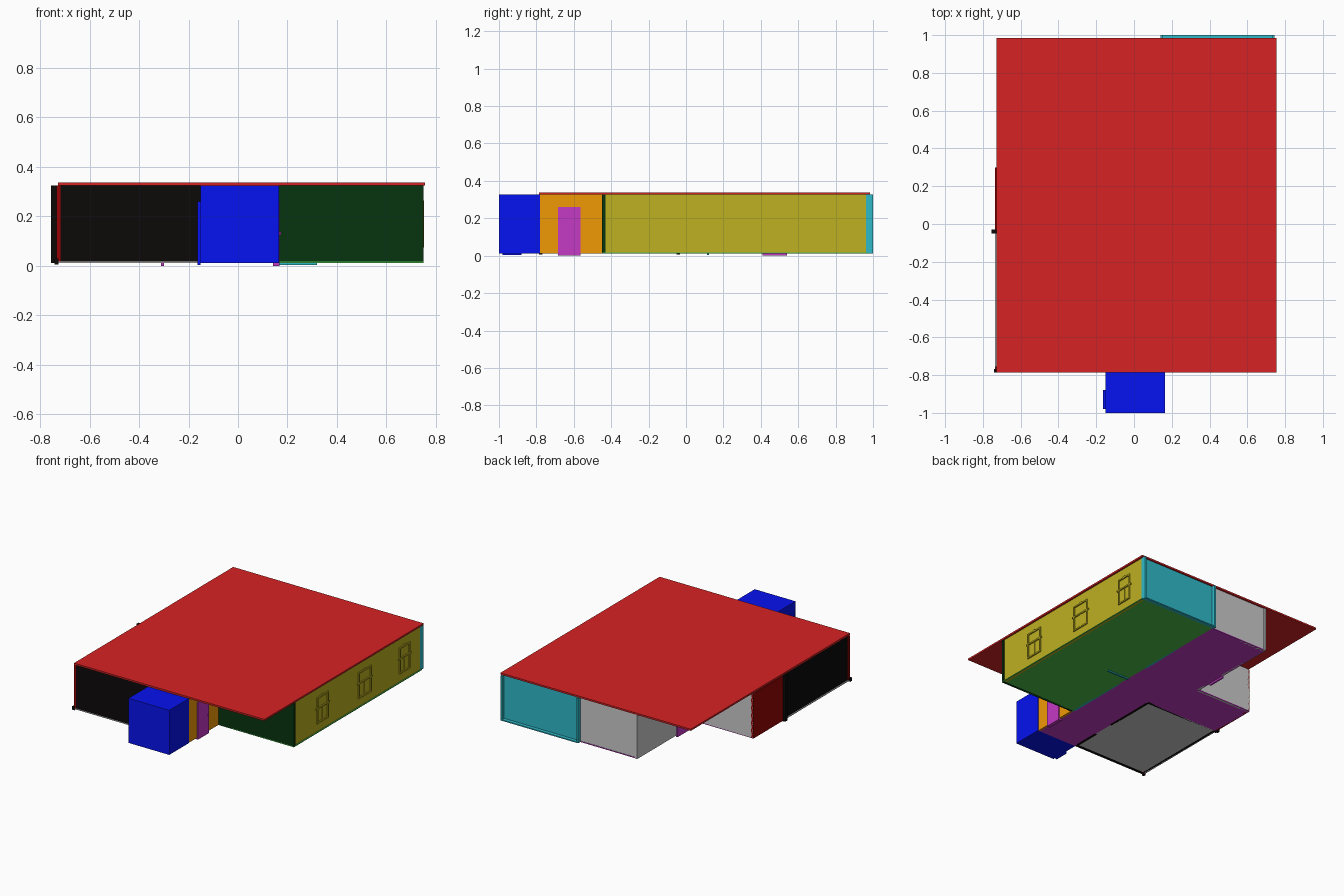
import bpy, bmesh


def mat(name, r, g, b):
    m = bpy.data.materials.new(name)
    m.diffuse_color = (*[(c / 255) ** 2.2 for c in (r, g, b)], 1)
    return m


RED = mat("red", 214, 39, 40)
DARK_RED = mat("dark_red", 150, 10, 10)
BLUE = mat("blue", 15, 25, 240)
BLACK = mat("black", 20, 18, 17)
DARK_GREEN = mat("dark_green", 16, 55, 22)
GREEN = mat("green", 75, 190, 75)
OLIVE = mat("olive", 188, 175, 38)
ORANGE = mat("orange", 240, 152, 15)
MAGENTA = mat("magenta", 195, 60, 195)
CYAN = mat("cyan", 50, 185, 200)

FLOOR, TOP = 0.012, 0.326


def boxes(name, spans, material=None):
    """One object from boxes given as (x0, x1, y0, y1, z0, z1)."""
    bm = bmesh.new()
    for x0, x1, y0, y1, z0, z1 in spans:
        for v in bmesh.ops.create_cube(bm, size=1)["verts"]:
            v.co = ((x0 + x1) / 2 + v.co.x * (x1 - x0),
                    (y0 + y1) / 2 + v.co.y * (y1 - y0),
                    (z0 + z1) / 2 + v.co.z * (z1 - z0))
    me = bpy.data.meshes.new(name)
    bm.to_mesh(me)
    bm.free()
    ob = bpy.data.objects.new(name, me)
    bpy.context.collection.objects.link(ob)
    if material:
        me.materials.append(material)
    return ob


def wall(name, x0, x1, y0, y1, material=None):
    return boxes(name, [(x0, x1, y0, y1, FLOOR, TOP)], material)


def slab(name, rects, material=None):
    return boxes(name, [(*r, FLOOR, FLOOR + 0.006) for r in rects], material)


# roof
boxes("roof", [(-0.727, 0.755, -0.785, 0.985, 0.326, 0.338)], RED)

# floors
slab("green_room_floor", [(0.15, 0.75, -0.45, 0.975)], GREEN)
slab("hall_floor", [(-0.153, 0.15, -0.78, 0.975), (-0.30, -0.153, -0.04, 0.975),
                    (-0.735, -0.30, -0.04, 0.30)], MAGENTA)
slab("dark_room_floor", [(-0.735, -0.153, -0.78, -0.04)])

# porch block with its door leaf
wall("porch", -0.152, 0.165, -1.0, -0.78, BLUE).data.vertices
boxes("porch_door", [(-0.163, -0.152, -0.98, -0.88, 0.004, 0.26)], BLUE)

# dark room walls, doorway left open on the hall side
wall("dark_front_wall", -0.717, -0.15, -0.775, -0.755, BLACK)
wall("dark_left_wall", -0.728, -0.712, -0.755, -0.04, BLACK)
wall("dark_back_wall", -0.755, -0.15, -0.05, -0.03, BLACK)
boxes("dark_hall_wall", [(-0.165, -0.145, -0.755, -0.57, FLOOR, TOP),
                         (-0.165, -0.145, -0.42, -0.05, FLOOR, TOP),
                         (-0.165, -0.145, -0.57, -0.42, 0.26, TOP)], BLACK)
wall("dark_corner_post", -0.733, -0.717, -0.778, -0.755, DARK_RED)
boxes("dark_corner_feet", [(-0.742, -0.725, y, y + 0.018, 0.006, 0.03)
                           for y in (-0.785, -0.05)], BLACK)

# alcove walls
wall("alcove_left_wall", -0.735, -0.718, -0.03, 0.30, DARK_RED)
wall("alcove_back_wall", -0.735, -0.30, 0.283, 0.30)

# hall walls
wall("hall_back_wall", -0.30, 0.14, 0.955, 0.972)
wall("hall_corner_post", -0.305, -0.288, 0.955, 0.978)
boxes("hall_left_wall", [(-0.305, -0.288, 0.54, 0.955, FLOOR, TOP),
                         (-0.305, -0.288, 0.30, 0.41, FLOOR, TOP),
                         (-0.305, -0.288, 0.41, 0.54, 0.26, TOP)])
boxes("hall_side_door", [(-0.312, -0.30, 0.41, 0.54, 0.0, 0.26)], MAGENTA)
wall("entry_side_wall", 0.145, 0.162, -0.78, -0.45, ORANGE)
boxes("entry_door", [(0.142, 0.168, -0.685, -0.565, 0.0, 0.26),
                     (0.168, 0.174, -0.577, -0.570, 0.125, 0.137)], MAGENTA)

# large room walls
wall("large_room_front_wall", 0.155, 0.75, -0.45, -0.43, DARK_GREEN)
wall("large_room_side_wall", 0.727, 0.743, -0.43, 0.965, OLIVE)
boxes("large_room_back_wall", [(0.14, 0.745, 0.962, 0.975, FLOOR, TOP),
                               (0.14, 0.152, 0.975, 1.0, FLOOR, TOP),
                               (0.733, 0.745, 0.975, 1.0, FLOOR, TOP),
                               (0.14, 0.745, 0.975, 1.0, FLOOR, 0.02)], CYAN)
boxes("large_room_hall_wall", [(0.142, 0.158, 0.30, 0.962, FLOOR, TOP),
                               (0.142, 0.158, -0.43, 0.12, FLOOR, TOP),
                               (0.142, 0.158, 0.12, 0.30, 0.26, TOP)], CYAN)
boxes("open_inner_door", [(0.15, 0.32, 0.112, 0.124, 0.004, 0.26)], CYAN)

# windows: frame, glazing bars and small side and top latches
for i, (a, b) in enumerate([(-0.19, -0.06), (0.275, 0.415), (0.73, 0.847)]):
    x0, x1, w, m = 0.72, 0.751, 0.01, (a + b) / 2
    boxes(f"window_{i + 1}", [
        (x0, x1, a, a + w, 0.075, 0.26), (x0, x1, b - w, b, 0.075, 0.26),
        (x0, x1, a, b, 0.075, 0.085), (x0, x1, a, b, 0.25, 0.26),
        (x0, x1 - 0.004, a, b, 0.175, 0.183),
        (x0, x1 - 0.005, m - 0.003, m + 0.003, 0.085, 0.175),
        (x0, x1, a - 0.012, b + 0.012, 0.176, 0.186),
        (x0, x1, m - 0.01, m + 0.01, 0.26, 0.265)], OLIVE)
